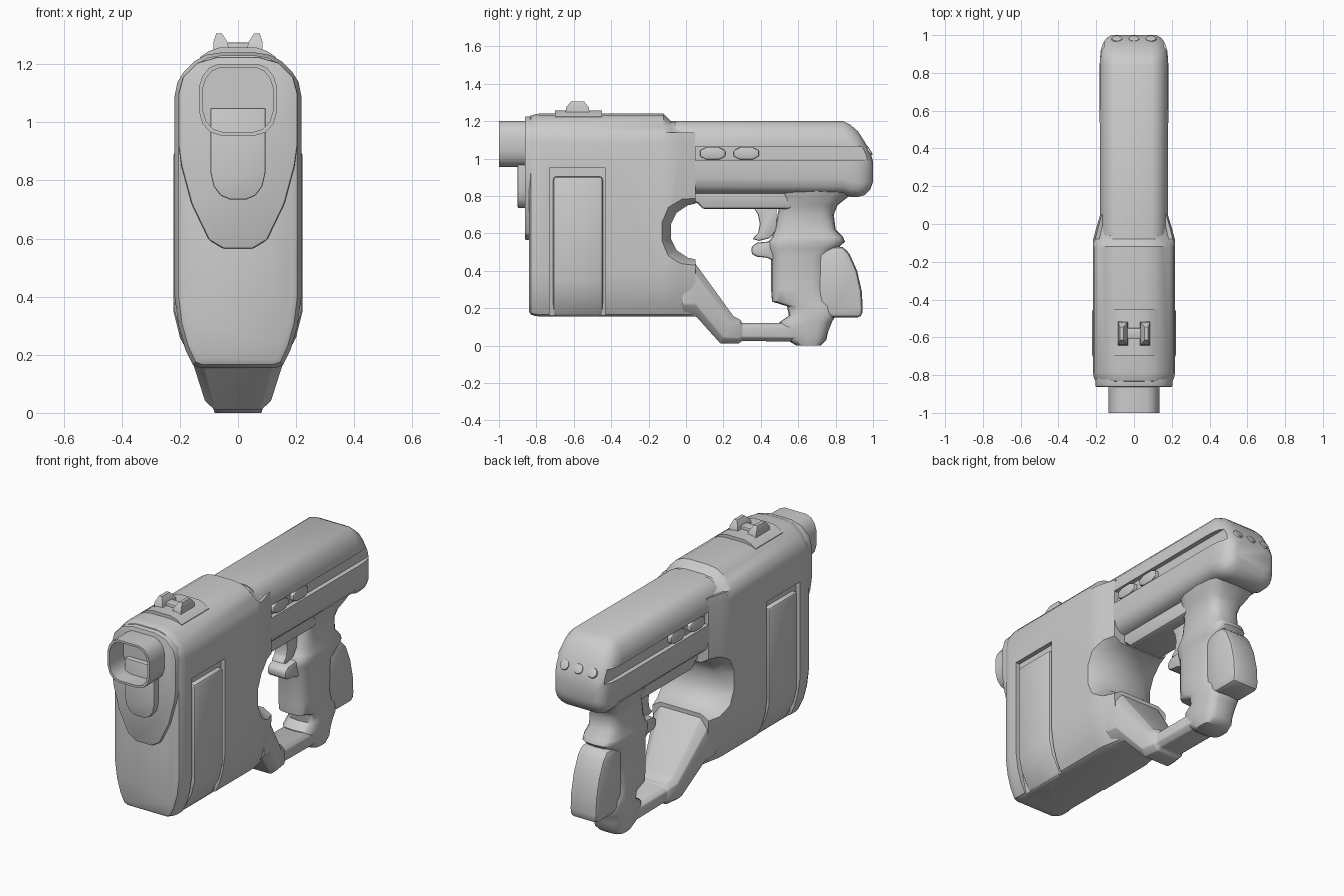
import bpy, bmesh, math
from mathutils import Vector

if "Cube" in bpy.data.objects:
    bpy.data.objects.remove(bpy.data.objects["Cube"])


def finish(o, bevel=0, angle=35, seg=2):
    bpy.ops.object.select_all(action='DESELECT')
    bpy.context.view_layer.objects.active = o
    o.select_set(True)
    if bevel:
        m = o.modifiers.new("bevel", 'BEVEL')
        m.width, m.segments, m.angle_limit = bevel, seg, math.radians(30)
        bpy.ops.object.modifier_apply(modifier=m.name)
    bpy.ops.object.shade_smooth_by_angle(angle=math.radians(angle))
    return o


def loft(name, rings, bevel=0, angle=35):
    """Skin a list of equal-length rings and cap both ends."""
    bm = bmesh.new()
    vs = [[bm.verts.new(p) for p in r] for r in rings]
    n = len(vs[0])
    for a, b in zip(vs, vs[1:]):
        for i in range(n):
            bm.faces.new((a[i], a[(i + 1) % n], b[(i + 1) % n], b[i]))
    bm.faces.new(vs[0])
    bm.faces.new(vs[-1])
    bmesh.ops.recalc_face_normals(bm, faces=bm.faces)
    me = bpy.data.meshes.new(name)
    bm.to_mesh(me)
    bm.free()
    o = bpy.data.objects.new(name, me)
    bpy.context.collection.objects.link(o)
    return finish(o, bevel, angle)


def section(y, half, sx=1.0, cut=0.0):
    """Mirror a half outline (x, z) into a full ring at y."""
    pts = half + [(-x, z) for x, z in reversed(half)]
    return [(x * sx, y, z - cut * (z - 0.7)) for x, z in pts]


def prism(name, prof, hw, bevel=0, x=0.0):
    return loft(name, [[(x + s, y, z) for y, z in prof] for s in (-hw, hw)], bevel)


def rounded(pts, times=2):
    """Corner cutting of a closed outline."""
    for _ in range(times):
        pts = [tuple(Vector(a).lerp(Vector(b), t)) for a, b in zip(pts, pts[1:] + pts[:1]) for t in (.25, .75)]
    return pts


def box(y0, y1, z0, z1):
    return [(y0, z0), (y1, z0), (y1, z1), (y0, z1)]


def cut(o, cutter):
    m = o.modifiers.new("cut", 'BOOLEAN')
    m.operation, m.object, m.solver = 'DIFFERENCE', cutter, 'EXACT'
    bpy.ops.object.select_all(action='DESELECT')
    bpy.context.view_layer.objects.active = o
    o.select_set(True)
    bpy.ops.object.modifier_apply(modifier=m.name)
    bpy.data.objects.remove(cutter)
    finish(o)


# Main front body, tapering into the slide at the back
def body_half(top):
    return [(.13, .155), (.155, .165), (.182, .22), (.205, .3), (.218, .4), (.218, 1.09),
            (.208, 1.14), (.185, top - .065), (.15, top - .03), (.11, top - .008), (.06, top)]

body = loft("front_body", [
    section(-.84, body_half(1.24), .86, .05), section(-.83, body_half(1.24), .94, .02),
    section(-.81, body_half(1.24), .98, .008), section(-.785, body_half(1.24)),
    section(-.12, body_half(1.24)), section(-.08, body_half(1.2), .99), section(-.03, body_half(1.2), .93),
    section(.05, body_half(1.2), .82)])

# Trigger opening with wide chamfered edge
def opening(g):
    return rounded([(-.08 - g, .45 - g), (.4, .45 - g), (.4, .77 + g), (-.08 - g, .77 + g)])

cut(body, loft("opening_cutter", [[(x, y, z) for y, z in opening(g)]
                                  for x, g in ((-.25, .065), (-.13, 0), (.13, 0), (.25, .065))]))

# Side panels sitting in recesses
for s in (-1, 1):
    rec = [(.13, .1), (.192, .36), (.192, .9), (.192, .95), (.3, .95), (.3, .1)]
    cut(body, loft("recess_cutter", [[(s * x, y, z) for x, z in rec] for y in (-.73, -.43)]))
panel = [(.145, .155), (.2, .26), (.222, .35), (.222, .905)]
loft("side_panels", [section(y, panel) for y in (-.71, -.445)], .018)

# Front plates and hollow muzzle
bib = [(.05, .565), (.1, .595), (.16, .72), (.195, .85), (.205, .92), (.205, 1.1), (.19, 1.155), (.14, 1.205), (.07, 1.225)]
loft("front_plate", [section(y, bib) for y in (-.862, -.78)], .008)
tongue = [(.03, .735), (.06, .748), (.084, .78), (.095, .83), (.095, 1.05)]
loft("muzzle_tongue", [section(y, tongue) for y in (-.9, -.84)], .006)
muz = [(.06, .955), (.095, .965), (.122, .995), (.135, 1.04), (.135, 1.12), (.122, 1.16), (.1, 1.187), (.07, 1.2)]
inner = [(x * .9, 1.078 + (z - 1.078) * .9) for x, z in muz]
loft("muzzle", [section(-.84, muz), section(-1, muz), section(-1, inner), section(-.87, inner)])

# Top sight: base, two leaning posts and a cross bar
base = [(.13, 1.19), (.13, 1.225), (.1, 1.245), (.06, 1.258)]
loft("sight_base", [section(y, base) for y in (-.7, -.45)])
for s in (-1, 1):
    loft("sight_post", [[(s * x, y, z) for x, y in box(x0, x1, -.58 - d, -.58 + d)]
                        for z, x0, x1, d in ((1.24, .03, .085, .065), (1.275, .035, .085, .06), (1.305, .055, .075, .035))])
prism("sight_bar", box(-.61, -.55, 1.24, 1.275), .05, .008)

# Rear slide with rounded tail
def slide_ring(y, hw, b, t):
    uv = [(.55, 0), (.78, .03), (.93, .1), (1, .22), (1, .7), (.97, .79), (.87, .89), (.72, .97), (.53, 1)]
    return section(y, [(u * hw, b + v * (t - b)) for u, v in uv])

slide = loft("slide", [slide_ring(*a) for a in (
    (-.06, .18, .81, 1.2), (.84, .182, .81, 1.2), (.88, .18, .795, 1.18), (.92, .176, .795, 1.145),
    (.955, .165, .805, 1.09), (.985, .145, .835, 1.035), (1, .118, .875, .985))])
slot = [(.02, 1.01), (.04, .99), (1.1, .99), (1.1, 1.065), (.04, 1.065), (.02, 1.045)]
for s in (-1, 1):
    cut(slide, prism("slot_cutter", slot, .05, 0, s * .205))
    # Two buttons in each slot
    for y in (.075, .255):
        prism("side_button", rounded(box(y, y + .135, .995, 1.06), 1), .02, .006, s * .158)

# Tail studs
for x in (-.09, 0, .09):
    bpy.ops.mesh.primitive_cylinder_add(vertices=20, radius=.028, depth=.04, location=(x, .968, 1.035),
                                        rotation=(-math.radians(58), 0, 0))
    o = bpy.context.object
    o.name = "tail_stud"
    finish(o, .005)

# Rail under the slide
prism("under_rail", [(.0, .77), (.06, .765), (.09, .73), (.56, .73), (.6, .86), (.0, .86)], .11, .015)

# Lower guard running from the body to the grip
def guard_ring(yo, zo, yi, zi, hw):
    half = [(0, .7), (.22, 1), (.8, 1), (1, .75)]
    ring = [(t, f) for t, f in half] + [(t, -f) for t, f in reversed(half)]
    return [(f * hw, yo + t * (yi - yo), zo + t * (zi - zo)) for t, f in ring]

loft("lower_guard", [guard_ring(*a) for a in (
    (-.02, .157, -.02, .445, .18), (.055, .155, .045, .445, .172), (.185, .01, .255, .155, .115),
    (.28, .01, .29, .14, .1), (.3, .025, .3, .12, .09), (.64, .02, .64, .12, .09))], .006)

# Grip, lofted upward with soft oval sections
def grip_ring(z, y0, y1, hw, n=20):
    ring = []
    for i in range(n):
        c, s = math.cos(2 * math.pi * i / n), math.sin(2 * math.pi * i / n)
        ring.append((math.copysign(abs(c) ** .6, c) * hw, (y0 + y1) / 2 + math.copysign(abs(s) ** .6, s) * (y1 - y0) / 2, z))
    return ring

loft("grip", [grip_ring(*a) for a in (
    (0, .59, .72, .08), (.03, .54, .75, .09), (.075, .5, .76, .095), (.125, .5, .78, .1), (.16, .55, .8, .1),
    (.21, .54, .79, .1), (.235, .46, .77, .1), (.3, .455, .75, .1), (.48, .455, .76, .1), (.52, .44, .81, .108),
    (.555, .44, .85, .115), (.58, .46, .84, .112), (.62, .475, .8, .102), (.7, .49, .79, .102),
    (.75, .5, .81, .115), (.79, .5, .86, .135), (.84, .48, .93, .15))], 0, 50)
strap = [(.7, .17), (.79, .15), (.94, .15), (.945, .2), (.94, .29), (.915, .4), (.875, .49), (.84, .53), (.7, .53)]
prism("grip_backstrap", strap, .088, .025)
nub = [(.35, .49), (.38, .475), (.43, .47), (.5, .44), (.5, .57), (.43, .555), (.38, .55), (.35, .53)]
prism("finger_rest", nub, .06, .012)

# Trigger
trig = [(.36, .74), (.385, .7), (.395, .65), (.385, .6), (.355, .57), (.39, .56), (.45, .575), (.485, .62), (.485, .74)]
prism("trigger", trig, .04, .008)
